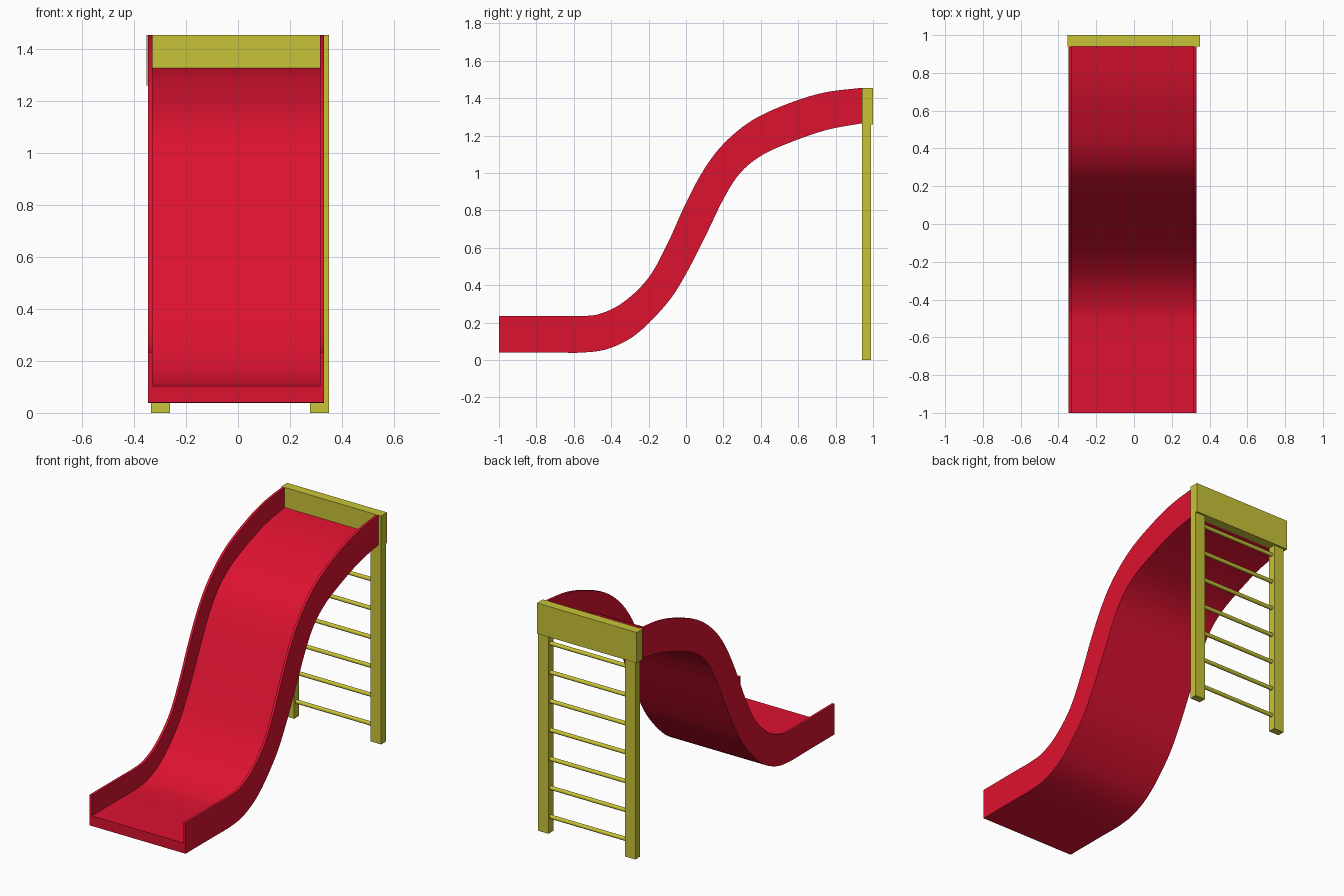
import bpy, bmesh
from mathutils import Vector

if "Cube" in bpy.data.objects:
    bpy.data.objects.remove(bpy.data.objects["Cube"])


def material(name, color):
    m = bpy.data.materials.new(name)
    m.diffuse_color = (*color, 1)
    m.use_nodes = True
    m.node_tree.nodes["Principled BSDF"].inputs["Base Color"].default_value = m.diffuse_color
    return m


RED = material("red_plastic", (0.72, 0.006, 0.03))
YELLOW = material("yellow_paint", (0.58, 0.55, 0.04))


def make_object(name, bm, mat):
    bmesh.ops.recalc_face_normals(bm, faces=bm.faces)
    me = bpy.data.meshes.new(name)
    bm.to_mesh(me)
    bm.free()
    me.materials.append(mat)
    ob = bpy.data.objects.new(name, me)
    bpy.context.collection.objects.link(ob)
    return ob


def smooth(ob):
    bpy.ops.object.select_all(action='DESELECT')
    ob.select_set(True)
    bpy.context.view_layer.objects.active = ob
    bpy.ops.object.shade_smooth_by_angle(angle=0.5)


def box(name, lo, hi, mat):
    bm = bmesh.new()
    bmesh.ops.create_cube(bm, size=1)
    lo, hi = Vector(lo), Vector(hi)
    for v in bm.verts:
        v.co = (lo + hi) / 2 + v.co * (hi - lo)
    return make_object(name, bm, mat)


def spline(pts, steps):
    """Catmull-Rom curve through the points."""
    p = [Vector(q) for q in pts]
    p = [2 * p[0] - p[1]] + p + [2 * p[-1] - p[-2]]
    out = []
    for i in range(1, len(p) - 2):
        a, b, c, d = p[i - 1:i + 3]
        for k in range(steps):
            t = k / steps
            out.append(0.5 * (2 * b + (c - a) * t + (2 * a - 5 * b + 4 * c - d) * t * t
                              + (3 * b - a - 3 * c + d) * t ** 3))
    return out + [p[-2]]


# Slide chute: U-shaped section lofted between rim and underside (y, z) curves
rim = [(-.72, .235), (-.55, .235), (-.45, .25), (-.33, .312), (-.2, .44), (-.1, .62),
       (0, .84), (.1, 1.025), (.21, 1.165), (.36, 1.285), (.55, 1.372), (.74, 1.43), (.94, 1.455)]
under = [(-.72, .04), (-.55, .04), (-.41, .062), (-.26, .142), (-.1, .305), (.0, .46),
         (.11, .675), (.2, .86), (.29, 1.0), (.41, 1.097), (.58, 1.172), (.76, 1.232), (.94, 1.265)]
X0, X1, WALL, FLOOR = -.346, .331, .016, .33
tops = [Vector((-1, .235))] + spline(rim, 5)
bots = [Vector((-1, .04))] + spline(under, 5)
bm = bmesh.new()
rings = []
for t, b in zip(tops, bots):
    f = b.lerp(t, FLOOR)
    section = [(X0, t), (X0, b), (X1, b), (X1, t), (X1 - WALL, t),
               (X1 - WALL, f), (X0 + WALL, f), (X0 + WALL, t)]
    rings.append([bm.verts.new((x, q.x, q.y)) for x, q in section])
for r, s in zip(rings, rings[1:]):
    for i in range(8):
        j = (i + 1) % 8
        bm.faces.new((r[i], r[j], s[j], s[i]))
for r in (rings[0], rings[-1]):
    for idx in ((0, 1, 6, 7), (1, 2, 5, 6), (2, 3, 4, 5)):
        bm.faces.new([r[i] for i in idx])
smooth(make_object("slide_chute", bm, RED))

# Ladder: top board and two posts
box("top_board", (-.353, .94, 1.26), (.35, 1.0, 1.455), YELLOW)
box("left_post", (-.335, .94, 0), (-.262, .988, 1.26), YELLOW)
box("right_post", (.277, .94, 0), (.35, .988, 1.26), YELLOW)

# Ladder rungs
for i in range(7):
    bpy.ops.mesh.primitive_cylinder_add(vertices=16, radius=.0125, depth=.55,
                                        location=(.008, .965, .1 + .184 * i),
                                        rotation=(0, 1.570796, 0))
    rung = bpy.context.object
    rung.name = f"rung_{i + 1}"
    rung.data.materials.append(YELLOW)
    smooth(rung)
